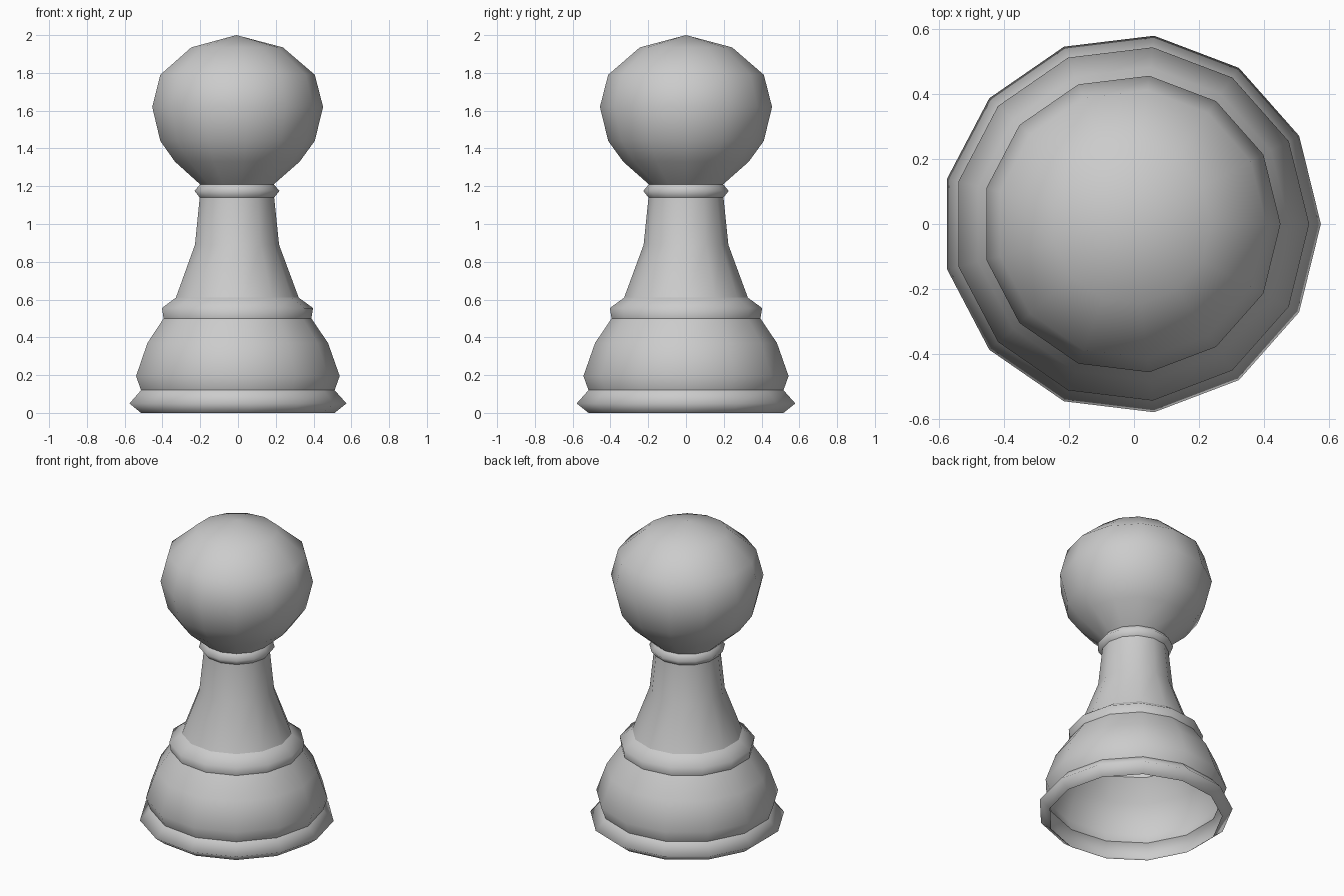
import bpy, bmesh, math

if "Cube" in bpy.data.objects:
    bpy.data.objects.remove(bpy.data.objects["Cube"], do_unlink=True)

SIDES = 13
OFFSET_X = -0.0085  # centres the odd-sided outline

grey = bpy.data.materials.new("plain_grey")
grey.use_nodes = True
colour = (0.6, 0.6, 0.6, 1)
grey.diffuse_color = colour
grey.node_tree.nodes["Principled BSDF"].inputs["Base Color"].default_value = colour


def lathe(name, profile):
    """Turn (radius, height) points around z; a zero radius becomes a pole."""
    bm = bmesh.new()
    rings = []
    for r, z in profile:
        if r == 0:
            rings.append([bm.verts.new((0, 0, z))] * SIDES)
            continue
        angles = [math.tau * i / SIDES for i in range(SIDES)]
        rings.append([bm.verts.new((r * math.cos(a), r * math.sin(a), z)) for a in angles])
    for low, high in zip(rings, rings[1:]):
        for i in range(SIDES):
            j = (i + 1) % SIDES
            corners = [low[i], low[j], high[j], high[i]]
            face = bm.faces.new(list(dict.fromkeys(corners)))
            face.smooth = True
    mesh = bpy.data.meshes.new(name)
    bm.to_mesh(mesh)
    bm.free()
    mesh.materials.append(grey)
    obj = bpy.data.objects.new(name, mesh)
    obj.location.x = OFFSET_X
    bpy.context.collection.objects.link(obj)
    return obj


# Foot, open underneath
lathe("base_ring", [(0.52, 0), (0.583, 0.05), (0.52, 0.12)])
lathe("base_dome", [(0.52, 0.12), (0.547, 0.195), (0.485, 0.37), (0.397, 0.5)])
# Stem and its collars
lathe("lower_collar", [(0.397, 0.5), (0.406, 0.555), (0.33, 0.61)])
lathe("neck", [(0.33, 0.61), (0.226, 0.89), (0.2, 1.14)])
lathe("upper_collar", [(0.2, 1.14), (0.228, 1.175), (0.198, 1.21)])
# Round head
lathe("head", [(0.198, 1.21), (0.335, 1.33), (0.415, 1.44), (0.459, 1.62),
               (0.415, 1.79), (0.246, 1.935), (0, 2)])
